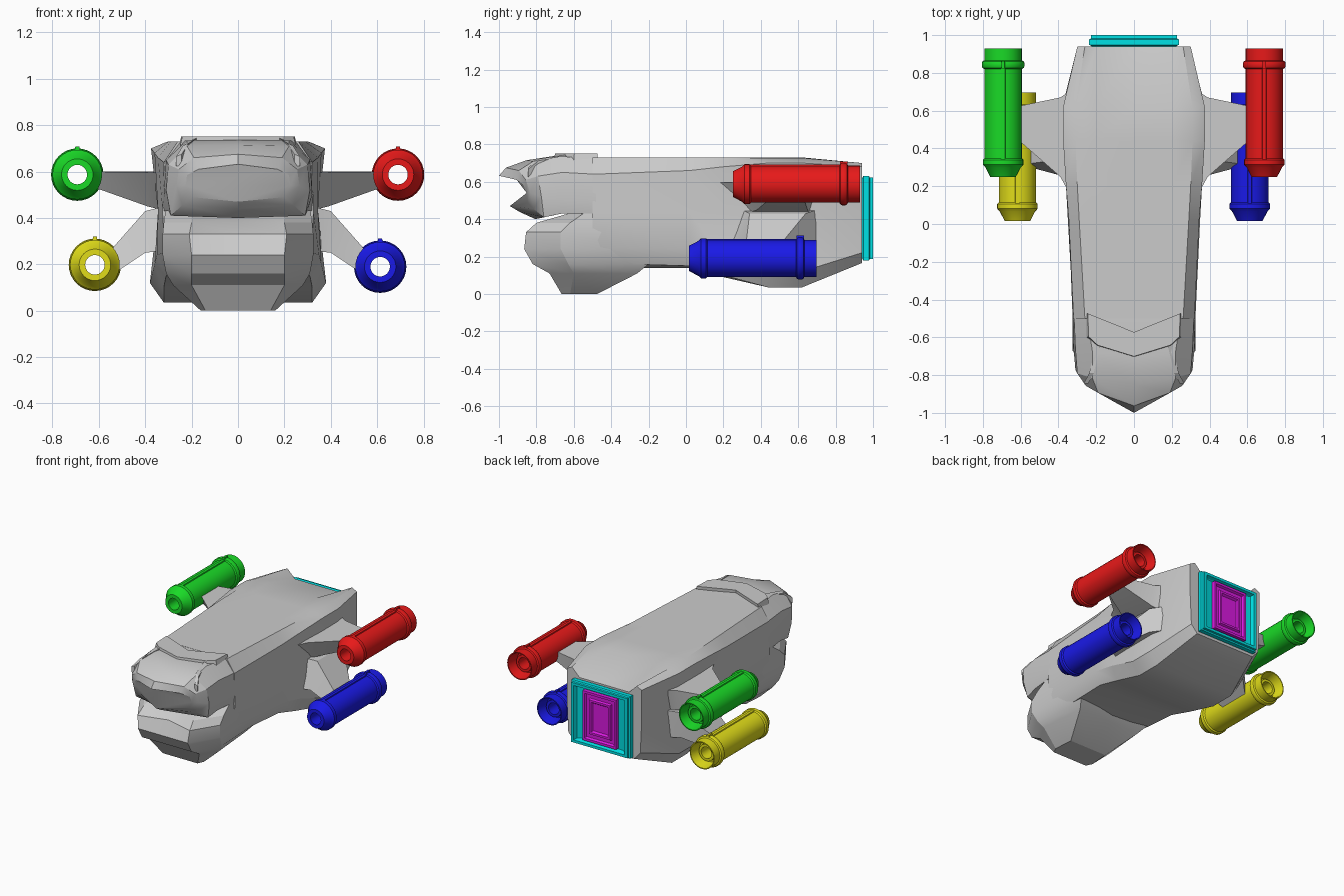
import bpy, bmesh, math
from mathutils import Vector


def finish(bm, name, color=None, angle=25):
    bmesh.ops.recalc_face_normals(bm, faces=bm.faces)
    me = bpy.data.meshes.new(name)
    bm.to_mesh(me)
    bm.free()
    ob = bpy.data.objects.new(name, me)
    bpy.context.collection.objects.link(ob)
    if color:
        mat = bpy.data.materials.new(name + "_paint")
        mat.diffuse_color = (*color, 1)
        me.materials.append(mat)
    bpy.context.view_layer.objects.active = ob
    ob.select_set(True)
    bpy.ops.object.shade_smooth_by_angle(angle=math.radians(angle))
    ob.select_set(False)
    return ob


def loft(name, rings, color=None, angle=25, closed=False):
    bm = bmesh.new()
    vs = [[bm.verts.new(p) for p in r] for r in rings]
    n = len(vs[0])
    pairs = list(zip(vs, vs[1:])) + ([(vs[-1], vs[0])] if closed else [])
    for a, b in pairs:
        for i in range(n):
            j = (i + 1) % n
            bm.faces.new((a[i], a[j], b[j], b[i]))
    if not closed:
        bm.faces.new(vs[0])
        bm.faces.new(vs[-1])
    return finish(bm, name, color, angle)


def full(half):
    """Complete a half ring whose first and last points lie on x = 0."""
    return half + [(-x, y, z) for x, y, z in reversed(half[1:-1])]


# Main hull: waisted sections from front to tail
hull = [
    (-.50, [(0, .73), (.18, .73), (.26, .73), (.32, .64), (.325, .43), (.32, .25), (.28, .165), (0, .14)]),
    (.02, [(0, .73), (.20, .73), (.29, .73), (.345, .66), (.345, .43), (.35, .24), (.31, .15), (0, .14)]),
    (.20, [(0, .73), (.20, .73), (.30, .73), (.36, .68), (.345, .43), (.36, .20), (.32, .10), (0, .09)]),
    (.44, [(0, .73), (.20, .73), (.31, .727), (.375, .70), (.345, .43), (.38, .12), (.32, .035), (0, .035)]),
    (.62, [(0, .73), (.20, .73), (.31, .727), (.375, .70), (.345, .43), (.38, .12), (.32, .035), (0, .035)]),
    (.94, [(0, .64), (.20, .64), (.26, .70), (.30, .68), (.30, .43), (.29, .22), (.24, .165), (0, .165)]),
]
loft("hull", [full([(x, y, z) for x, z in pts]) for y, pts in hull])

# Upper nose: sections swept forward at the centre (d) and raked back below (s)
nose = [
    (-.48, 0, 0, [(0, .728), (.25, .728), (.318, .64), (.325, .50), (.32, .43), (0, .43)]),
    (-.66, .05, 0, [(0, .737), (.22, .735), (.31, .65), (.32, .50), (.30, .43), (0, .43)]),
    (-.79, .05, .15, [(0, .715), (.22, .71), (.30, .63), (.31, .52), (.29, .41), (0, .40)]),
    (-.86, .09, .3, [(0, .675), (.19, .66), (.255, .61), (.265, .54), (.24, .455), (0, .44)]),
    (-.885, .115, .36, [(0, .632), (.17, .61), (.22, .585), (.225, .54), (.20, .49), (0, .47)]),
]
rings = []
for y, d, s, pts in nose:
    w = max(x for x, z in pts)
    rings.append(full([(x, y - d * (1 - x / w) + s * (.632 - z), z) for x, z in pts]))
loft("upper_nose", rings)

# Lower jaw and keel: plan outlines stacked by height
jaw = [
    (.45, -.56, .20, -.56, .31, -.52, .31, -.40),
    (.38, -.68, .20, -.80, .32, -.62, .32, -.35),
    (.33, -.80, .21, -.855, .325, -.67, .325, -.30),
    (.24, -.865, .20, -.865, .325, -.67, .32, -.25),
    (.16, -.82, .20, -.82, .31, -.63, .29, -.20),
    (.11, -.73, .20, -.73, .28, -.60, .25, -.26),
    (0, -.665, .14, -.665, .16, -.62, .15, -.475),
]
loft("lower_jaw", [full([(0, c, z), (fx, fy, z), (sx, sy, z), (bx, by, z), (0, by, z)])
                   for z, c, fx, fy, sx, sy, bx, by in jaw])

# Raised brow plate over the windscreen
plan = [(0, -.575), (.255, -.475), (.25, -.60), (.20, -.645), (0, -.705)]
loft("brow_plate", [full([(x, y, .71) for x, y in plan]),
                    full([(x * .96, y * .99 - .003, .752) for x, y in plan])])

# Window pillars and wing pylons on both sides
for s, side in ((1, "right"), (-1, "left")):
    def part(name, rings):
        loft(f"{side}_{name}", [[(s * x, y, z) for x, y, z in r] for r in rings], angle=15)

    part("window_pillar", [
        [(x - .012, y, z), (x + .012, y, z - .01), (x + .012, y, z - .05), (x - .012, y, z - .05)]
        for x, y, z in ((.19, -.64, .745), (.225, -.79, .722), (.255, -.845, .675))])
    part("upper_pylon", [
        [(.33, .14, .595), (.33, .71, .60), (.33, .66, .435), (.33, .34, .435)],
        [(.39, .25, .597), (.39, .67, .60), (.39, .65, .45), (.39, .38, .45)],
        [(.63, .46, .60), (.63, .62, .60), (.63, .62, .535), (.63, .48, .535)]])
    part("lower_pylon", [
        [(.32, .30, .45), (.32, .70, .45), (.32, .72, .26), (.32, .22, .26)],
        [(.40, .34, .43), (.40, .64, .43), (.40, .64, .25), (.40, .26, .25)],
        [(.55, .32, .26), (.55, .50, .26), (.55, .50, .15), (.55, .30, .15)]])

# Engines: closed lathe profile (distance along y, radius) with an open bore
profile = [(0, .042), (0, .068), (.05, .094), (.058, .102), (.064, .107), (.09, .107), (.098, .099),
           (.57, .099), (.576, .109), (.585, .113), (.602, .113), (.611, .109), (.616, .099),
           (.68, .099), (.68, .092), (.60, .075), (.60, .062), (.63, .06), (.63, .042)]
N = 32


def engine(name, cx, cy, cz, color):
    loft(name, [[(cx + r * math.sin(2 * math.pi * i / N), cy + y, cz + r * math.cos(2 * math.pi * i / N))
                 for i in range(N)] for y, r in profile], color, 30, True)
    # Spine rail and clamp lug on top
    for part, y0, y1, w, h in (("rail", .09, .58, .014, .105), ("lug", .574, .613, .012, .122)):
        loft(f"{name}_{part}", [[(cx - w, cy + y, cz + .09), (cx + w, cy + y, cz + .09),
                                 (cx + w * .7, cy + y, cz + h), (cx - w * .7, cy + y, cz + h)]
                                for y in (y0, y1)], color)


engine("upper_right_engine", .69, .25, .587, (.8, .01, .01))
engine("upper_left_engine", -.693, .25, .587, (.01, .7, .02))
engine("lower_right_engine", .613, .017, .19, (.01, .01, .8))
engine("lower_left_engine", -.617, .017, .198, (.75, .72, .01))


# Rear hatch: nested rectangles (half width, half height, y)
def nested(name, steps, color):
    c = .405
    loft(name, [[(-w, y, c - h), (w, y, c - h), (w, y, c + h), (-w, y, c + h)] for w, h, y in steps], color)


nested("hatch_frame", [(.225, .215, .92), (.225, .215, .942), (.237, .226, .948), (.237, .226, .978),
                       (.227, .217, .983), (.227, .217, 1.0), (.205, .198, 1.0), (.195, .19, .975),
                       (.165, .185, .97)], (0, .75, .78))
nested("hatch_door", [(.135, .18, .96), (.135, .18, .998), (.12, .163, .998), (.112, .155, .982),
                      (.09, .132, .982), (.085, .125, .995), (.07, .11, .995), (.062, .10, .98)], (.7, .01, .75))
